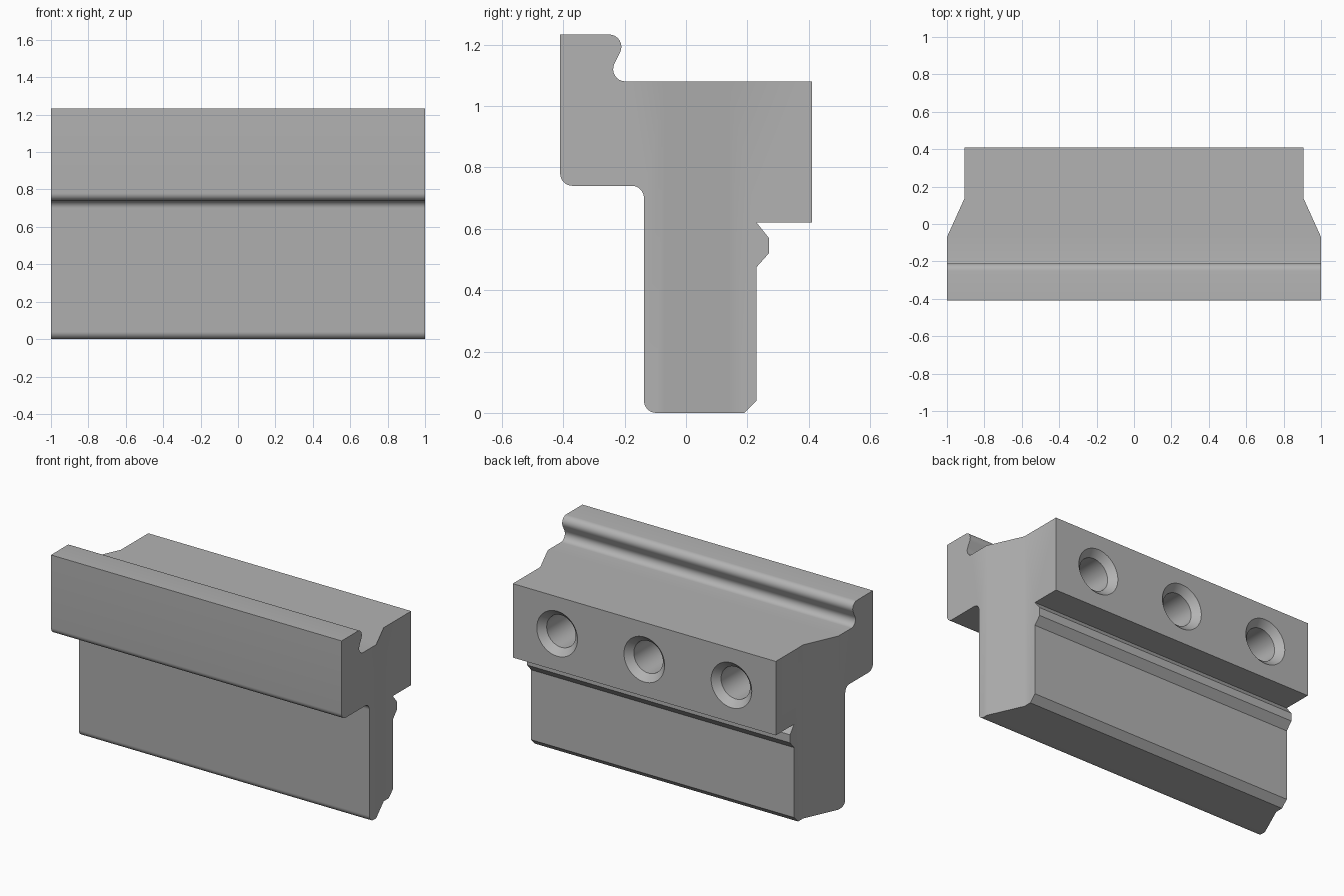
import bpy, bmesh, math
from mathutils import Vector

cube = bpy.data.objects.get("Cube")
if cube:
    bpy.data.objects.remove(cube, do_unlink=True)

steel = bpy.data.materials.new("plain grey")
steel.use_nodes = True
GREY = (0.45, 0.45, 0.45, 1)
steel.diffuse_color = GREY
steel.node_tree.nodes["Principled BSDF"].inputs["Base Color"].default_value = GREY


def rounded(corners, steps=8):
    """Outline from (y, z, radius) corners, with an arc wherever radius > 0."""
    out = []
    for i, (y, z, r) in enumerate(corners):
        p = Vector((y, z))
        if r == 0:
            out.append(p)
            continue
        a = (Vector(corners[i - 1][:2]) - p).normalized()
        b = (Vector(corners[(i + 1) % len(corners)][:2]) - p).normalized()
        half = a.angle(b) / 2
        centre = p + (a + b).normalized() * r / math.sin(half)
        start = p + a * r / math.tan(half) - centre
        end = p + b * r / math.tan(half) - centre
        sweep = math.pi - 2 * half
        for k in range(steps + 1):
            t = k / steps
            out.append(centre + (start * math.sin((1 - t) * sweep)
                                 + end * math.sin(t * sweep)) / math.sin(sweep))
    return out


def make_object(name, bm):
    bmesh.ops.recalc_face_normals(bm, faces=bm.faces)
    mesh = bpy.data.meshes.new(name)
    bm.to_mesh(mesh)
    bm.free()
    mesh.materials.append(steel)
    obj = bpy.data.objects.new(name, mesh)
    bpy.context.collection.objects.link(obj)
    return obj


def half_width(y):
    """Plan outline: wide at the front, tapering to a narrower back."""
    t = min(max((y + 0.07) / 0.21, 0), 1)
    return 1 - 0.095 * t


# Side profile: hooked lip, overhanging head and stem with a retaining rib
R = 0.04
profile = rounded([
    (-0.41, 1.233, 0), (-0.186, 1.233, R), (-0.262, 1.08, R),
    (0.41, 1.08, 0), (0.41, 0.62, 0), (0.23, 0.62, 0),
    (0.27, 0.57, 0), (0.27, 0.52, 0), (0.23, 0.475, 0),
    (0.23, 0.04, 0), (0.19, 0, 0), (-0.137, 0, R),
    (-0.137, 0.74, R), (-0.41, 0.74, R)])

bm = bmesh.new()
face = bm.faces.new([bm.verts.new((-1, p.x, p.y)) for p in profile])
extruded = bmesh.ops.extrude_face_region(bm, geom=[face])
bmesh.ops.translate(bm, vec=(2, 0, 0),
                    verts=[v for v in extruded["geom"] if isinstance(v, bmesh.types.BMVert)])

# Taper the ends
for y in (-0.07, 0.14):
    bmesh.ops.bisect_plane(bm, geom=bm.verts[:] + bm.edges[:] + bm.faces[:],
                           plane_co=(0, y, 0), plane_no=(0, 1, 0))
for v in bm.verts:
    v.co.x = math.copysign(half_width(v.co.y), v.co.x)
body = make_object("clamp_jaw", bm)

# Three countersunk blind holes in the back
SIDES = 48
bm = bmesh.new()
for x in (-0.6, 0, 0.6):
    rings = []
    for y, r in ((0.43, 0.16), (0.37, 0.1), (-0.1, 0.1)):
        rings.append([bm.verts.new((x + r * math.cos(k * math.tau / SIDES), y,
                                    0.85 + r * math.sin(k * math.tau / SIDES)))
                      for k in range(SIDES)])
    for low, high in zip(rings, rings[1:]):
        for k in range(SIDES):
            n = (k + 1) % SIDES
            bm.faces.new((low[k], low[n], high[n], high[k]))
    bm.faces.new(rings[0])
    bm.faces.new(rings[-1])
cutter = make_object("hole_cutter", bm)
cutter.hide_render = True

cut = body.modifiers.new("holes", "BOOLEAN")
cut.operation = "DIFFERENCE"
cut.solver = "EXACT"
cut.object = cutter
bpy.ops.object.select_all(action="DESELECT")
body.select_set(True)
bpy.context.view_layer.objects.active = body
bpy.ops.object.modifier_apply(modifier=cut.name)
bpy.data.objects.remove(cutter, do_unlink=True)
bpy.ops.object.shade_smooth_by_angle(angle=math.radians(30))
